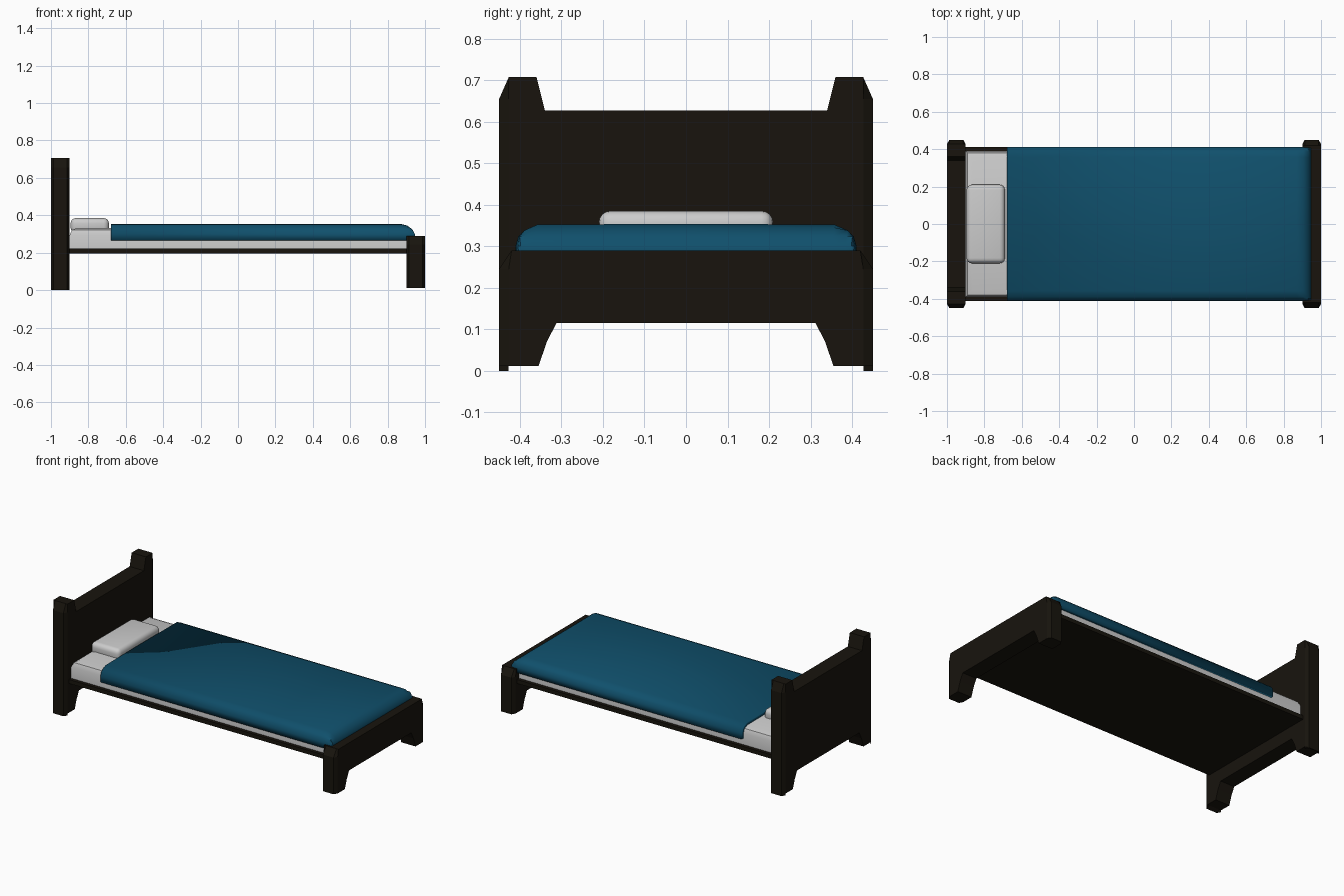
import bpy, bmesh, math

if "Cube" in bpy.data.objects:
    bpy.data.objects.remove(bpy.data.objects["Cube"])


def material(name, rgb):
    m = bpy.data.materials.new(name)
    m.diffuse_color = (*rgb, 1)
    m.use_nodes = True
    m.node_tree.nodes["Principled BSDF"].inputs["Base Color"].default_value = m.diffuse_color
    return m


WOOD = material("dark_wood", (0.009, 0.007, 0.004))
BLUE = material("blue_cloth", (0.005, 0.08, 0.15))


def finish(bm, name, mat=None, smooth=None):
    bmesh.ops.recalc_face_normals(bm, faces=bm.faces)
    me = bpy.data.meshes.new(name)
    bm.to_mesh(me)
    bm.free()
    ob = bpy.data.objects.new(name, me)
    bpy.context.collection.objects.link(ob)
    if mat:
        me.materials.append(mat)
    if smooth:
        bpy.ops.object.select_all(action='DESELECT')
        ob.select_set(True)
        bpy.context.view_layer.objects.active = ob
        bpy.ops.object.shade_smooth_by_angle(angle=math.radians(smooth))
    return ob


def loft(bm, rings, closed):
    rows = [[bm.verts.new(p) for p in r] for r in rings]
    n = len(rows[0])
    for a, b in zip(rows, rows[1:]):
        for i in range(n if closed else n - 1):
            j = (i + 1) % n
            bm.faces.new((a[i], a[j], b[j], b[i]))
    return rows


def board(name, x0, x1, half):
    # mirrored y-z outline, lofted along x with chamfered outer corners
    prof = half + [(-y, z) for y, z in reversed(half)]
    rings = [[(x, max(-w, min(w, y)), z) for y, z in prof]
             for x, w in ((x0, .427), (x0 + .013, .45), (x1 - .013, .45), (x1, .427))]
    bm = bmesh.new()
    rows = loft(bm, rings, True)
    bm.faces.new(rows[0])
    bm.faces.new(rows[-1])
    return finish(bm, name, WOOD)


def box(name, lo, hi, mat=None, bevel=0, seg=1, top_only=False, smooth=None):
    bm = bmesh.new()
    bmesh.ops.create_cube(bm, size=1)
    for v in bm.verts:
        v.co = [(a + b) / 2 + c * (b - a) for a, b, c in zip(lo, hi, v.co)]
    if bevel:
        edges = [e for e in bm.edges
                 if not top_only or all(v.co.z > hi[2] - 1e-4 for v in e.verts)]
        bmesh.ops.bevel(bm, geom=edges, offset=bevel, segments=seg,
                        profile=0.5, affect='EDGES')
    return finish(bm, name, mat, smooth)


# Headboard and footboard, each with its legs
board("headboard", -1.0, -.9,
      [(.34, .627), (.36, .707), (.427, .707), (.45, .655), (.45, .0),
       (.427, .012), (.355, .012), (.335, .07), (.312, .115)])
board("footboard", .9, 1.0,
      [(.36, .29), (.42, .29), (.45, .245), (.45, .012),
       (.355, .012), (.335, .07), (.312, .115)])

# Bed base
box("bed_base", (-.91, -.412, .197), (.91, .412, .222), WOOD)

# Mattress and pillow
box("mattress", (-.9, -.39, .22), (.905, .39, .332), None, .038, 2, True, 35)
box("pillow", (-.895, -.21, .305), (-.69, .21, .385), None, .028, 4, False, 40)

# Blanket draped over the mattress and the foot end
side = [(.412, .265), (.411, .30), (.404, .323), (.39, .338), (.358, .352), (0, .354)]
section = side + [(-y, z) for y, z in reversed(side[:-1])]
stations = [(-.68, .36, 1), (.87, .36, 1), (.905, .345, .998),
            (.932, .325, .992), (.945, .30, .985), (.95, .265, .975)]
bm = bmesh.new()
loft(bm, [[(x, y * k, min(z, top)) for y, z in section] for x, top, k in stations], False)
bmesh.ops.remove_doubles(bm, verts=bm.verts, dist=1e-5)
blanket = finish(bm, "blanket", BLUE, 40)
if sum(p.normal.z for p in blanket.data.polygons) < 0:
    blanket.data.flip_normals()
mod = blanket.modifiers.new("thickness", 'SOLIDIFY')
mod.thickness = .018
mod.offset = -1
